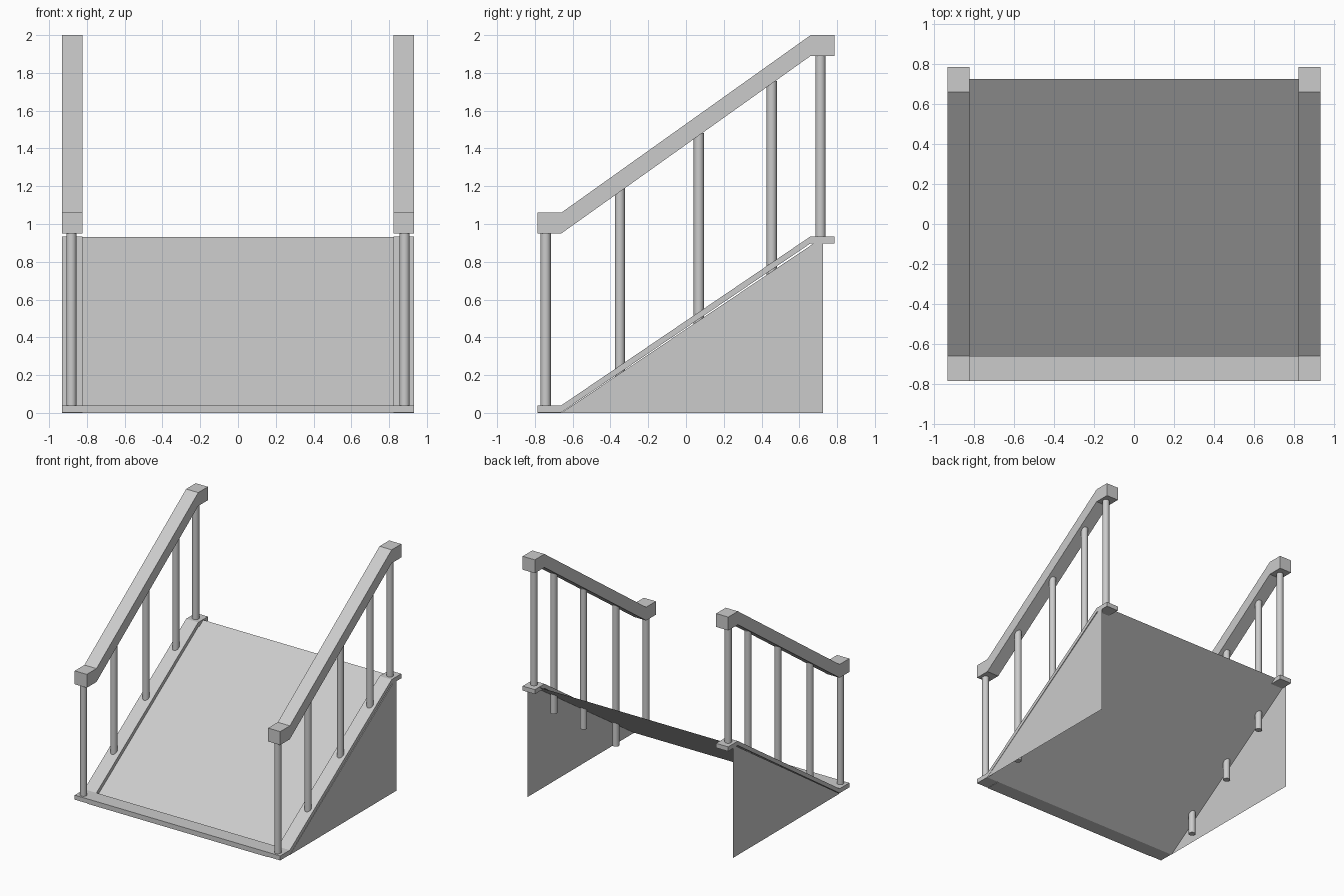
import bpy, math

if "Cube" in bpy.data.objects:
    bpy.data.objects.remove(bpy.data.objects["Cube"])

W = 0.933          # half width
INNER = 0.823      # inner side of rails and curbs
POST_X = 0.882


def make(name, verts, faces):
    me = bpy.data.meshes.new(name)
    me.from_pydata(verts, [], faces)
    me.update()
    ob = bpy.data.objects.new(name, me)
    bpy.context.collection.objects.link(ob)
    return ob


def extrude_x(name, profile, x0, x1):
    """Solid from a (y, z) profile, counter-clockwise seen from +x."""
    n = len(profile)
    verts = [(x, y, z) for x in (x0, x1) for y, z in profile]
    faces = [(i, (i + 1) % n, n + (i + 1) % n, n + i)[::-1] for i in range(n)]
    # end caps, split into the low, sloped and high pieces
    if n == 8:
        caps = [(0, 1, 6, 7), (1, 2, 5, 6), (2, 3, 4, 5)]
    else:
        caps = [tuple(range(n))]
    faces += [c[::-1] for c in caps] + [tuple(n + i for i in c) for c in caps]
    return make(name, verts, faces)


def stepped(z_low, z_high, thick):
    """Flat end, slope, flat end; z values are the top surface."""
    ys = (-0.785, -0.66, 0.66, 0.785)
    zs = (z_low, z_low, z_high, z_high)
    return ([(y, z - thick) for y, z in zip(ys, zs)]
            + [(y, z) for y, z in zip(ys[::-1], zs[::-1])])


# Posts: (y, bottom, top); the middle ones pass down through the ramp
posts = [(-0.743, 0.03, 0.96), (-0.35, 0.03, 1.19), (0.068, 0.33, 1.482),
         (0.454, 0.605, 1.757), (0.712, 0.925, 1.90)]

for side, s in (("left", -1), ("right", 1)):
    x0, x1 = sorted((s * INNER, s * W))
    # Handrail and curb
    extrude_x(f"{side}_handrail", stepped(1.06, 2.0, 0.11), x0, x1)
    extrude_x(f"{side}_curb", stepped(0.04, 0.935, 0.037), x0, x1)
    # Thin triangular side panel
    tri = [(-0.66, 0), (0.725, 0), (0.725, 0.93)]
    make(f"{side}_side_panel", [(s * W, y, z) for y, z in tri],
         [(0, 1, 2)[::s]])
    for i, (y, z0, z1) in enumerate(posts):
        bpy.ops.mesh.primitive_cylinder_add(
            vertices=16, radius=0.027, depth=z1 - z0,
            location=(s * POST_X, y, (z0 + z1) / 2))
        bpy.context.object.name = f"{side}_post_{i + 1}"
        bpy.ops.object.shade_smooth_by_angle(angle=math.radians(40))

# Sloped walking surface, a single sheet
make("ramp_surface",
     [(-W, -0.66, 0), (W, -0.66, 0), (W, 0.725, 0.93), (-W, 0.725, 0.93)],
     [(0, 1, 2, 3)])

# Front lip between the curbs
extrude_x("front_lip", [(-0.785, 0.0), (-0.66, 0.0), (-0.66, 0.04), (-0.785, 0.04)],
          -INNER, INNER)
